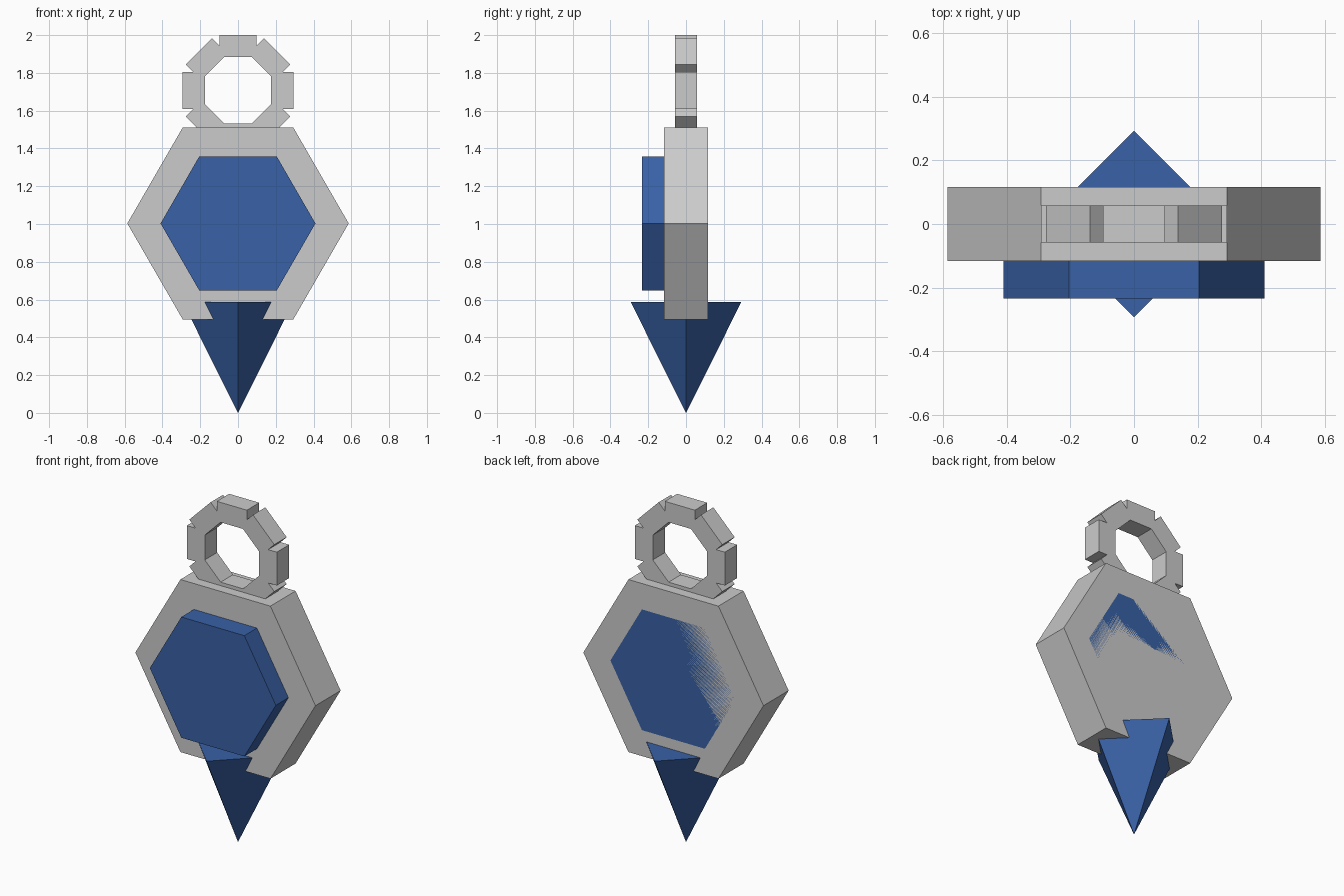
import bpy
from math import pi, sin, cos

if "Cube" in bpy.data.objects:
    bpy.data.objects.remove(bpy.data.objects["Cube"])

blue = bpy.data.materials.new("blue")
blue.diffuse_color = (0.04, 0.12, 0.38, 1)
blue.use_nodes = True
blue.node_tree.nodes["Principled BSDF"].inputs["Base Color"].default_value = blue.diffuse_color


def hex_plate(name, radius, y0, y1, z, mat=None):
    # Hexagonal prism along y, with points left and right
    bpy.ops.mesh.primitive_cylinder_add(
        vertices=6, radius=radius, depth=y1 - y0,
        location=(0, (y0 + y1) / 2, z), rotation=(pi / 2, pi / 6, 0))
    ob = bpy.context.object
    ob.name = name
    # Cylinder vertices start on local y, so turn the mesh to put points on x
    ob.rotation_euler = (pi / 2, 0, 0)
    for v in ob.data.vertices:
        x, y = v.co.x, v.co.y
        v.co.x, v.co.y = y, -x
    if mat:
        ob.data.materials.append(mat)
    return ob


# Grey body and blue gem, which runs through to the back face
hex_plate("body", 0.586, -0.117, 0.117, 1.003)
hex_plate("gem", 0.41, -0.234, 0.117, 1.003, blue)

# Four-sided spike pointing down, corners on the x and y axes
bpy.ops.mesh.primitive_cone_add(
    vertices=4, radius1=0.293, radius2=0, depth=0.587,
    location=(0, 0, 0.2935), rotation=(pi, 0, 0))
spike = bpy.context.object
spike.name = "spike"
spike.data.materials.append(blue)

# Hanging ring of eight overlapping blocks
mid = 0.2345
for i in range(8):
    a = i * pi / 4
    bpy.ops.mesh.primitive_cube_add(
        size=1, location=(mid * sin(a), 0, 1.707 + mid * cos(a)),
        rotation=(0, a, 0))
    block = bpy.context.object
    block.name = f"ring_block_{i + 1}"
    block.scale = (0.196, 0.115, 0.117)
